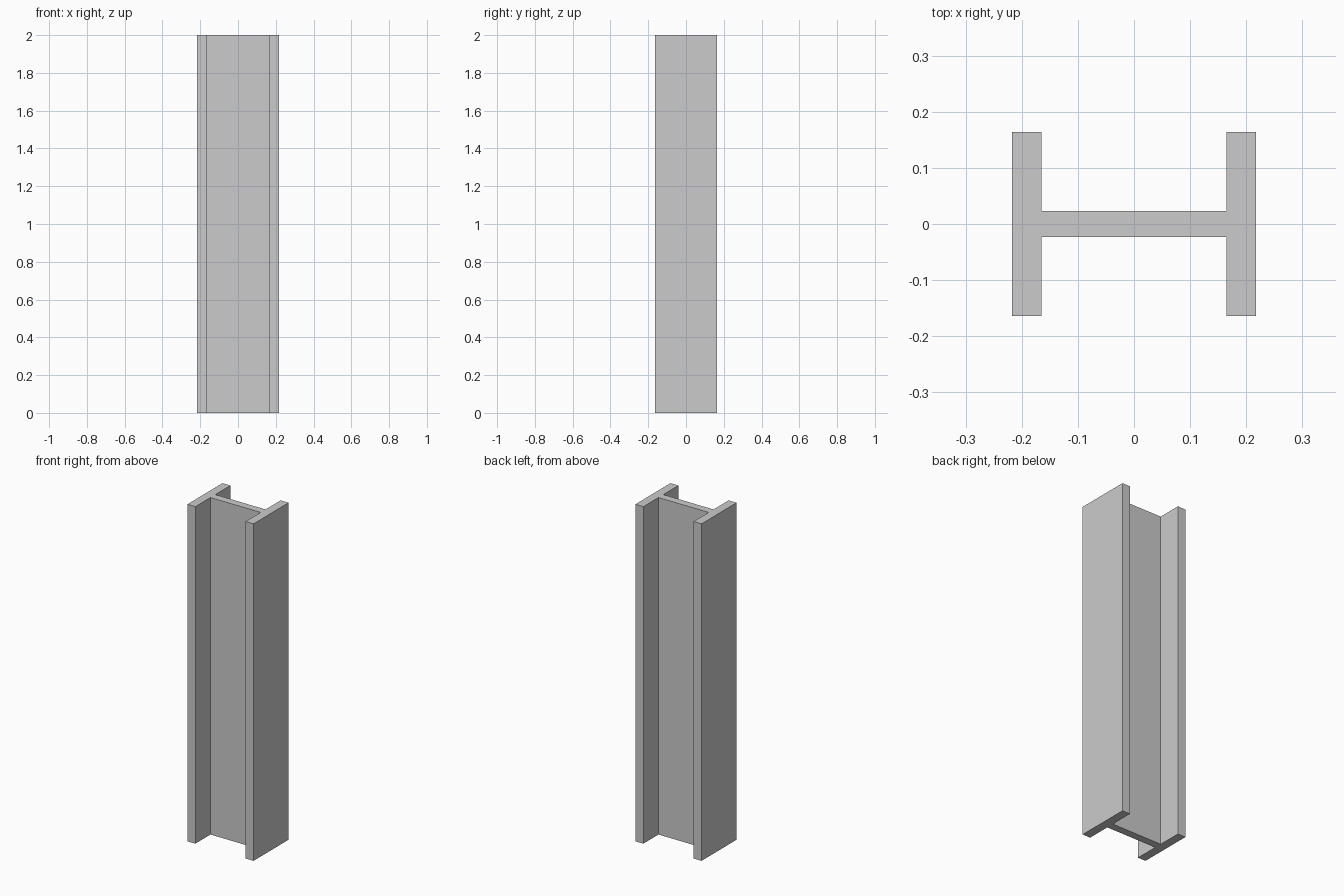
import bpy
import bmesh

if "Cube" in bpy.data.objects:
    bpy.data.objects.remove(bpy.data.objects["Cube"])

HEIGHT = 2.0
HALF_WIDTH = 0.217    # outer face of the flanges
INNER = 0.165         # inner face of the flanges
HALF_DEPTH = 0.164    # flange half depth
WEB = 0.0228          # web half thickness

# Quarter of the H section, mirrored into all four quadrants
quarter = [(INNER, WEB), (INNER, HALF_DEPTH), (HALF_WIDTH, HALF_DEPTH)]
upper = [(-x, y) for x, y in reversed(quarter)] + quarter
profile = upper + [(x, -y) for x, y in reversed(upper)]

# Beam: the section extruded upward
bm = bmesh.new()
face = bm.faces.new([bm.verts.new((x, y, 0)) for x, y in profile])
result = bmesh.ops.extrude_face_region(bm, geom=[face], use_keep_orig=True)
top = [g for g in result["geom"] if isinstance(g, bmesh.types.BMVert)]
bmesh.ops.translate(bm, verts=top, vec=(0, 0, HEIGHT))
bmesh.ops.recalc_face_normals(bm, faces=bm.faces)

mesh = bpy.data.meshes.new("h_beam")
bm.to_mesh(mesh)
bm.free()
beam = bpy.data.objects.new("h_beam", mesh)
bpy.context.collection.objects.link(beam)
